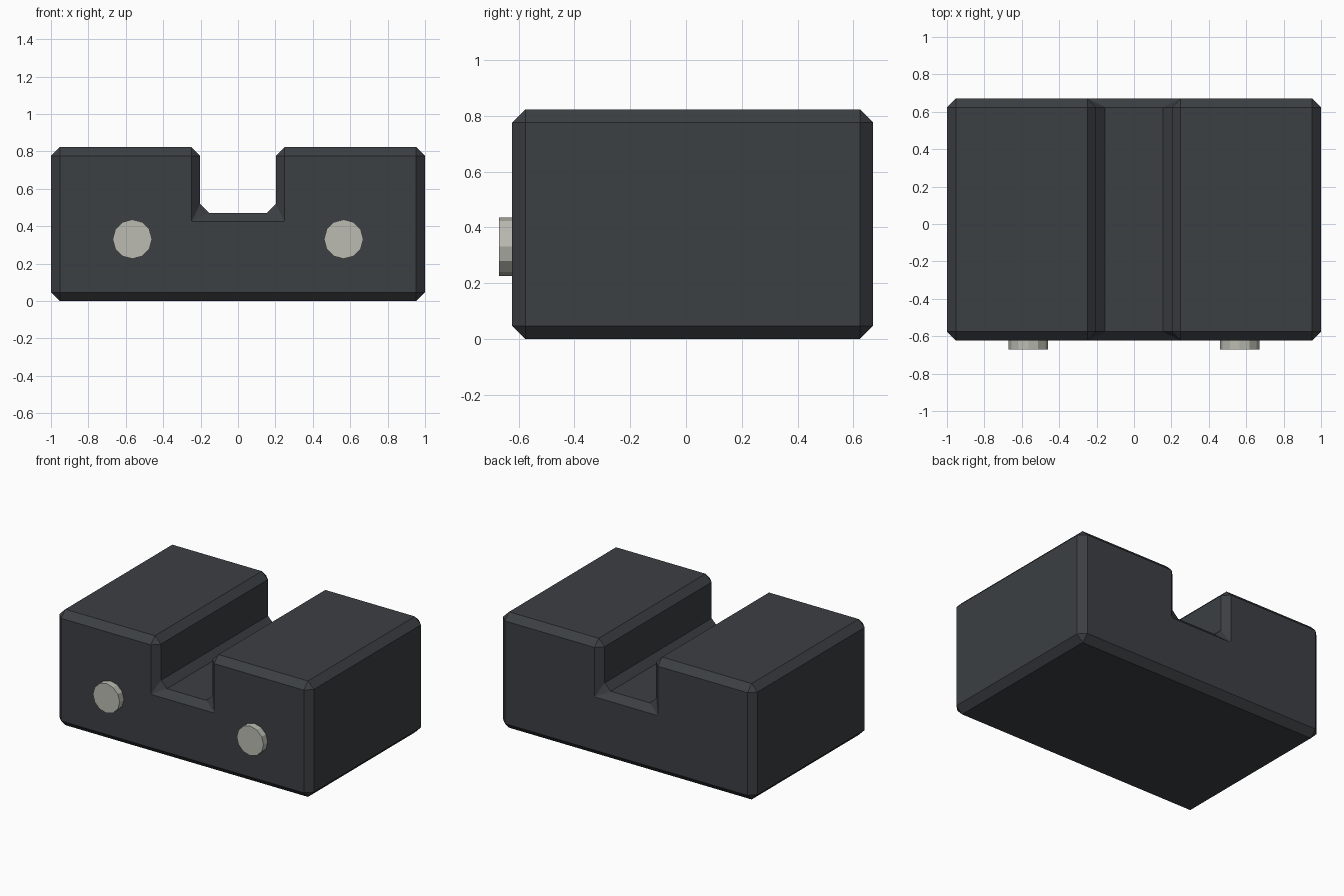
import bpy, bmesh
from math import pi

if "Cube" in bpy.data.objects:
    bpy.data.objects.remove(bpy.data.objects["Cube"])


def material(name, color):
    mat = bpy.data.materials.new(name)
    mat.diffuse_color = (*color, 1)
    mat.use_nodes = True
    mat.node_tree.nodes["Principled BSDF"].inputs["Base Color"].default_value = mat.diffuse_color
    return mat


dark = material("dark_body", (0.045, 0.05, 0.056))
pale = material("pale_metal", (0.50, 0.50, 0.45))

FRONT, BACK, TOP = -0.623, 0.671, 0.823
SLOT_HALF, SLOT_FLOOR, CHAMFER = 0.202, 0.472, 0.047

# Slotted block: U-shaped profile extruded front to back, all edges chamfered
half = [(1, 0), (1, TOP), (SLOT_HALF, TOP), (SLOT_HALF, SLOT_FLOOR)]
outline = half + [(-x, z) for x, z in reversed(half)]
bm = bmesh.new()
face = bm.faces.new([bm.verts.new((x, FRONT, z)) for x, z in outline])
extruded = bmesh.ops.extrude_face_region(bm, geom=[face], use_keep_orig=True)
for v in extruded["geom"]:
    if isinstance(v, bmesh.types.BMVert):
        v.co.y = BACK
bmesh.ops.recalc_face_normals(bm, faces=bm.faces)
mesh = bpy.data.meshes.new("slotted_block")
bm.to_mesh(mesh)
bm.free()
block = bpy.data.objects.new("slotted_block", mesh)
bpy.context.collection.objects.link(block)
mesh.materials.append(dark)
bevel = block.modifiers.new("chamfer", "BEVEL")
bevel.width = CHAMFER
bevel.segments = 1
bevel.limit_method = "ANGLE"

# Two twelve-sided pegs on the front face
for side, x in (("left", -0.565), ("right", 0.565)):
    bpy.ops.mesh.primitive_cylinder_add(
        vertices=12, radius=0.105, depth=0.096,
        location=(x, FRONT, 0.331), rotation=(pi / 2, 0, 0))
    peg = bpy.context.object
    peg.name = side + "_front_peg"
    peg.data.materials.append(pale)
